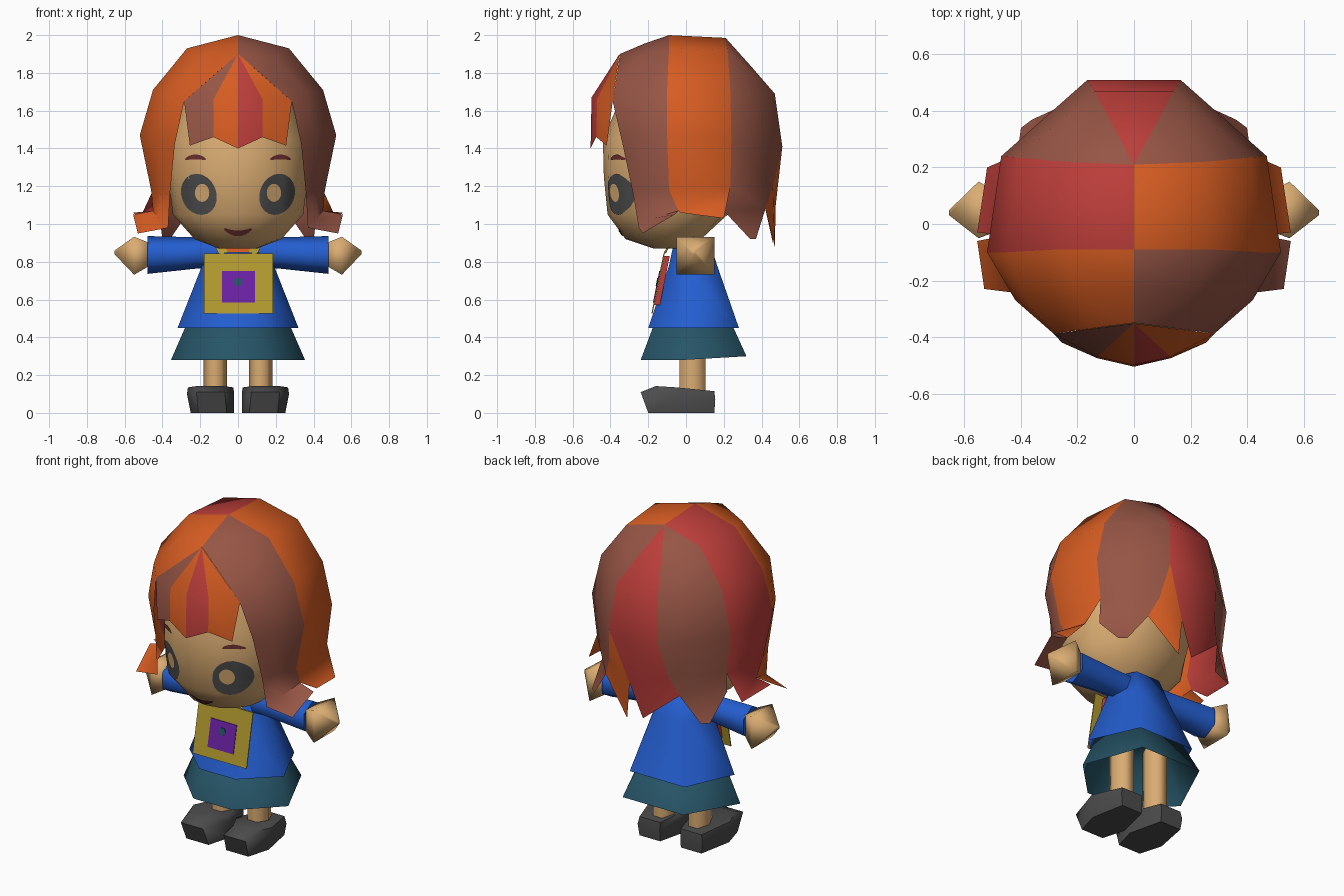
import bpy, math
from math import sin, cos, pi
from mathutils import Vector
from mathutils.bvhtree import BVHTree

if "Cube" in bpy.data.objects:
    bpy.data.objects.remove(bpy.data.objects["Cube"])


def lin(c):
    c /= 255
    return c / 12.92 if c <= 0.04045 else ((c + 0.055) / 1.055) ** 2.4


def mat(name, r, g, b):
    m = bpy.data.materials.new(name)
    m.diffuse_color = (lin(r), lin(g), lin(b), 1)
    m.use_nodes = True
    m.node_tree.nodes["Principled BSDF"].inputs["Base Color"].default_value = m.diffuse_color
    return m


SKIN = mat("skin", 218, 172, 114)
BLUE = mat("coat_blue", 36, 94, 208)
TEAL = mat("skirt_teal", 38, 84, 102)
ORANGE = mat("hair_orange", 214, 92, 34)
BROWN = mat("hair_brown", 150, 85, 69)
RED = mat("hair_red", 188, 62, 58)
YELLOW = mat("bag_yellow", 180, 155, 48)
PURPLE = mat("patch_purple", 108, 34, 166)
GREY = mat("charcoal", 76, 76, 77)
MAROON = mat("maroon", 110, 48, 48)


def build(name, verts, faces, mats, angle=40, index=None):
    me = bpy.data.meshes.new(name)
    me.from_pydata([tuple(v) for v in verts], [], faces)
    for m in mats if isinstance(mats, list) else [mats]:
        me.materials.append(m)
    if index:
        me.polygons.foreach_set("material_index", index)
    ob = bpy.data.objects.new(name, me)
    bpy.context.collection.objects.link(ob)
    bpy.ops.object.select_all(action='DESELECT')
    ob.select_set(True)
    bpy.context.view_layer.objects.active = ob
    bpy.ops.object.mode_set(mode='EDIT')
    bpy.ops.mesh.select_all(action='SELECT')
    bpy.ops.mesh.remove_doubles(threshold=0.0001)
    bpy.ops.mesh.normals_make_consistent(inside=False)
    bpy.ops.object.mode_set(mode='OBJECT')
    if angle:
        bpy.ops.object.shade_smooth_by_angle(angle=math.radians(angle))
    return ob


def loft(name, rings, material, caps=(True, True), angle=40):
    """Closed rings of equal length joined into a skin."""
    n = len(rings[0])
    verts = [p for r in rings for p in r]
    faces = [(k * n + i, k * n + (i + 1) % n, (k + 1) * n + (i + 1) % n, (k + 1) * n + i)
             for k in range(len(rings) - 1) for i in range(n)]
    if caps[0]:
        faces.append(tuple(range(n)))
    if caps[1]:
        faces.append(tuple(range(len(verts) - n, len(verts))))
    return build(name, verts, faces, material, angle)


# Head: half-ellipse front and back
def head_ring(z, rx, yf, yb, n=16, yc=-0.1):
    return [(rx * cos(t), yc + sin(t) * ((yb - yc) if sin(t) > 0 else (yc - yf)), z)
            for t in (2 * pi * i / n for i in range(n))]


head = loft("head", [head_ring(*r) for r in (
    (0.87, 0.10, -0.17, 0.0), (0.92, 0.23, -0.32, 0.08), (1.05, 0.345, -0.415, 0.22),
    (1.25, 0.37, -0.435, 0.3), (1.45, 0.37, -0.44, 0.32), (1.7, 0.27, -0.33, 0.28))],
    SKIN, angle=60)
tree = BVHTree.FromPolygons([v.co for v in head.data.vertices],
                            [tuple(p.vertices) for p in head.data.polygons])


# Face details: thin discs wrapped on the head
def decal(name, cx, cz, rx, rz, material, lift=0.005, tilt=0, bend=0):
    n, rings = 20, 4
    pts = [(0, 0)] + [(k / rings * cos(2 * pi * i / n), k / rings * sin(2 * pi * i / n))
                      for k in range(1, rings + 1) for i in range(n)]
    verts = []
    for u, v in pts:
        dx, dz = u * rx, v * rz + bend * u * u
        x = cx + dx * cos(tilt) - dz * sin(tilt)
        z = cz + dx * sin(tilt) + dz * cos(tilt)
        hit = tree.ray_cast(Vector((x, -2, z)), Vector((0, 1, 0)))[0]
        verts.append((x, (hit.y if hit else -0.2) - lift, z))
    faces = [(0, 1 + i, 1 + (i + 1) % n) for i in range(n)]
    for k in range(rings - 1):
        o = 1 + k * n
        faces += [(o + i, o + n + i, o + n + (i + 1) % n, o + (i + 1) % n) for i in range(n)]
    ob = build(name, verts, faces, material)
    if ob.data.polygons[0].normal.y > 0:
        ob.data.flip_normals()


for s, side in ((1, "right"), (-1, "left")):
    decal("eye_" + side, s * 0.207, 1.157, 0.092, 0.112, GREY, tilt=-s * 0.4)
    decal("eye_glint_" + side, s * 0.19, 1.165, 0.038, 0.048, SKIN, 0.009)
    decal("brow_" + side, s * 0.225, 1.355, 0.055, 0.013, MAROON, bend=-0.012)
decal("mouth", 0, 0.95, 0.075, 0.015, MAROON, 0.006, bend=0.025)

# Hair: edge lines for one side, from the parting to the tips
A = [(0, -0.35, 1.9), (0.143, -0.369, 1.775), (0.285, -0.388, 1.65), (0.335, -0.335, 1.42),
     (0.36, -0.28, 1.16), (0.37, -0.25, 0.98)]
M = [(0, -0.22, 1.955), (0.2, -0.26, 1.88), (0.36, -0.3, 1.69), (0.42, -0.27, 1.46),
     (0.41, -0.21, 1.18), (0.42, -0.18, 1.03)]
B = [(0, -0.09, 2.0), (0.27, -0.09, 1.93), (0.45, -0.1, 1.71), (0.52, -0.1, 1.47),
     (0.46, -0.09, 1.18), (0.45, -0.04, 1.07)]
C = [(0, 0.21, 1.985), (0.25, 0.22, 1.92), (0.41, 0.235, 1.7), (0.47, 0.24, 1.45),
     (0.44, 0.235, 1.2), (0.42, 0.2, 1.07)]
D = [(0, 0.21, 1.985), (0.07, 0.34, 1.84), (0.14, 0.47, 1.69), (0.165, 0.51, 1.41),
     (0.2, 0.46, 1.2), (0.25, 0.42, 1.08)]
FLIP_A, FLIP_B = (0.53, -0.23, 0.95), (0.555, -0.06, 1.05)
FLIP_C, FLIP_D = (0.555, -0.03, 1.06), (0.52, 0.2, 1.03)

HAIR = [ORANGE, BROWN, RED]
hv, hf, hm = [], [], []


def lock(points, faces, colour, s=1):
    o = len(hv)
    hv.extend((s * x, y, z) for x, y, z in points)
    hf.extend(tuple(o + i for i in f) for f in faces)
    hm.extend([HAIR.index(colour)] * len(faces))


def strip(a, b, colour, s=1):
    n = len(a)
    lock(a + b, [(i, i + 1, n + i + 1, n + i) for i in range(n - 1)], colour, s)


for s, front, mid in ((1, BROWN, ORANGE), (-1, ORANGE, RED)):
    strip(A, M, front, s)
    strip(M, B, front, s)
    strip(B[:5], C[:5], mid, s)
    lock([B[4], C[4], B[5]], [(0, 1, 2)], mid, s)
    strip([B[5], FLIP_C], [C[4], FLIP_D], mid, s)
    strip(C, D, BROWN, s)
    # outward flips and back tip
    lock([A[5], M[5], FLIP_A], [(0, 1, 2)], front, s)
    strip([M[5], FLIP_A], [B[5], FLIP_B], front, s)
    strip([C[5], (0.4, 0.34, 0.92)], [D[5], (0.36, 0.37, 0.92)], BROWN, s)

# Back centre locks with pointed tips
DL = [(-x, y, z) for x, y, z in D]
strip(D[:4], DL[:4], RED)
lock([D[3], DL[3], DL[4], DL[5], (-0.03, 0.46, 0.9), (0.05, 0.475, 1.1)],
     [(0, 1, 2, 5), (2, 3, 4, 5)], RED)
lock([D[3], D[4], D[5], (0.07, 0.47, 0.88), (0.05, 0.475, 1.1)],
     [(0, 1, 4), (1, 2, 3, 4)], ORANGE)
build("hair", hv, hf, HAIR, 65, hm)

# Fringe: fan of four locks
TOP = (0, -0.352, 1.9)
MID = [(-0.285, -0.388, 1.65), (-0.13, -0.47, 1.66), (0, -0.5, 1.67), (0.13, -0.47, 1.66), (0.285, -0.388, 1.65)]
TIP = [(-0.255, -0.42, 1.415), (-0.13, -0.475, 1.46), (0, -0.505, 1.4), (0.13, -0.475, 1.46), (0.255, -0.42, 1.415)]
hv, hf, hm = [], [], []
for i, m in enumerate((BROWN, ORANGE, RED, ORANGE)):
    lock([TOP, MID[i], MID[i + 1], TIP[i], TIP[i + 1]], [(0, 1, 2), (1, 3, 4, 2)], m)
build("fringe", hv, hf, HAIR, 60, hm)


# Coat and skirt: six-sided flared shells
def hex_ring(z, rx, yf, yb, dz=0):
    ym = yf * 0.35 + yb * 0.2
    return [(-0.38 * rx, yf, z), (0.38 * rx, yf, z), (rx, ym, z),
            (0.58 * rx, yb, z + dz), (-0.58 * rx, yb, z + dz), (-rx, ym, z)]


loft("coat", [hex_ring(0.92, 0.14, -0.06, 0.12), hex_ring(0.78, 0.19, -0.09, 0.165),
              hex_ring(0.45, 0.32, -0.2, 0.28)], BLUE, (True, False), 75)
loft("skirt", [hex_ring(0.52, 0.25, -0.15, 0.22), hex_ring(0.28, 0.355, -0.24, 0.32, 0.02)],
     TEAL, (True, False), 75)
loft("neck", [[(0.08 * cos(i * pi / 3), 0.0 + 0.07 * sin(i * pi / 3), z) for i in range(6)]
              for z in (0.86, 1.0)], SKIN, angle=70)


def x_ring(x, y, z, ry, rz, n=6):
    return [(x, y + ry * cos(2 * pi * (i + .5) / n), z + rz * sin(2 * pi * (i + .5) / n))
            for i in range(n)]


# Limbs, mirrored
for s, side in ((1, "right"), (-1, "left")):
    loft("sleeve_" + side, [x_ring(s * 0.1, 0.03, 0.845, 0.08, 0.085),
                            x_ring(s * 0.22, 0.03, 0.847, 0.085, 0.083),
                            x_ring(s * 0.48, 0.04, 0.836, 0.1, 0.1)], BLUE, angle=70)
    loft("hand_" + side, [x_ring(s * 0.46, 0.04, 0.84, 0.08, 0.08, 4),
                          x_ring(s * 0.55, 0.05, 0.832, 0.142, 0.142, 4),
                          x_ring(s * 0.655, 0.04, 0.85, 0.012, 0.012, 4)], SKIN, angle=100)
    loft("leg_" + side, [[(s * 0.12 + 0.062 * cos(i * pi / 3), 0.035 + 0.08 * sin(i * pi / 3), z)
                          for i in range(6)] for z in (0.1, 0.53)], SKIN, angle=80)
    # Shoe: sole outline lofted to a slightly wider top
    sole = [(0.06, -0.2), (0.21, -0.2), (0.25, -0.06), (0.21, 0.15), (0.07, 0.15), (0.02, -0.06)]
    nose = [(0.07, -0.24, 0.11), (0.22, -0.24, 0.11), (0.27, -0.06, 0.10),
            (0.22, 0.155, 0.07), (0.07, 0.155, 0.07), (0.02, -0.06, 0.10)]
    top = [(0.08, -0.16, 0.142), (0.22, -0.16, 0.142), (0.265, -0.05, 0.135),
           (0.21, 0.15, 0.115), (0.07, 0.15, 0.115), (0.025, -0.05, 0.135)]
    loft("shoe_" + side, [[(s * x, y, 0) for x, y in sole], [(s * x, y, z) for x, y, z in nose],
                          [(s * x, y, z) for x, y, z in top]], GREY, angle=65)
    # Bag strap up to the shoulder
    build("strap_" + side, [(s * 0.05, -0.118, 0.85), (s * 0.1, -0.112, 0.84),
                            (s * 0.145, -0.06, 0.92), (s * 0.11, -0.065, 0.93)],
          [(0, 1, 2, 3)], YELLOW, 0)


# Bag: leaning plate with backing, patch and dot
def plate(name, pts, lift, thick, material):
    def at(x, z, off):
        return (x, -0.112 - (0.85 - z) * 0.2 - off, z)
    loft(name, [[at(x, z, lift) for x, z in pts], [at(x, z, lift + thick) for x, z in pts]],
         material, angle=0)


def rect(x0, x1, z0, z1):
    return [(x0, z0), (x1, z0), (x1, z1), (x0, z1)]


plate("bag", rect(-0.18, 0.185, 0.525, 0.845), 0, 0.006, YELLOW)
plate("bag_backing", rect(-0.13, 0.13, 0.57, 0.83), -0.03, 0.029, RED)
plate("bag_patch", rect(-0.085, 0.09, 0.585, 0.75), 0.006, 0.004, PURPLE)
plate("bag_dot", [(0.024 * cos(i * pi / 3), 0.693 + 0.024 * sin(i * pi / 3)) for i in range(6)],
      0.01, 0.003, TEAL)
plate("collar", [(-0.07, 0.85), (0.07, 0.85), (0.06, 0.885), (-0.06, 0.885)], -0.01, 0.006, ORANGE)
